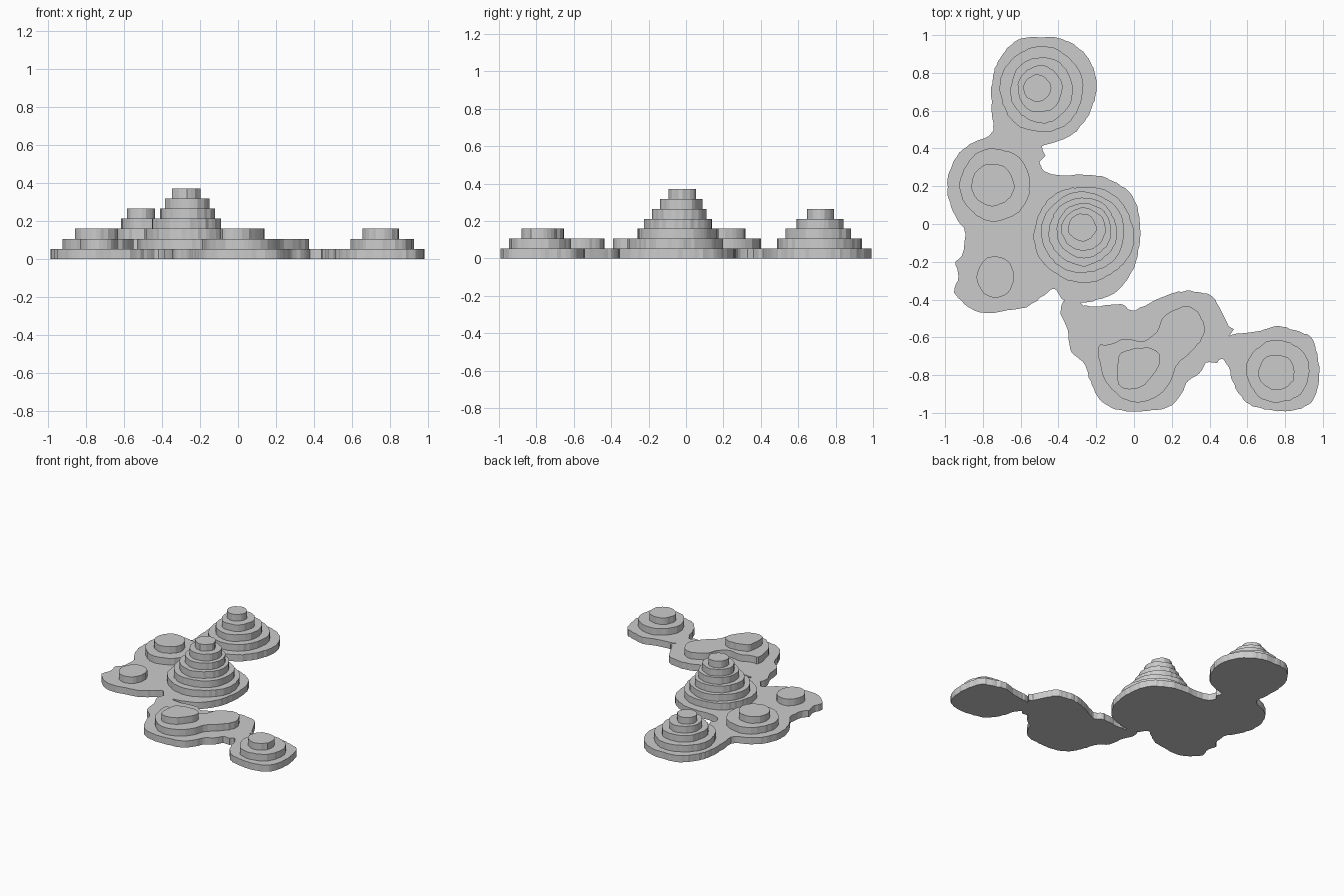
import bpy, bmesh, math, random
from mathutils import Vector

if "Cube" in bpy.data.objects:
    bpy.data.objects.remove(bpy.data.objects["Cube"])

random.seed(4)
STEP = 0.053  # thickness of one terrace


def slab(name, points, level):
    """Flat-shaded extruded slab; level 1 rests on the ground."""
    bm = bmesh.new()
    z = (level - 1) * STEP
    face = bm.faces.new([bm.verts.new((x, y, z)) for x, y in points])
    face.normal_update()
    top = bmesh.ops.extrude_face_region(bm, geom=[face])["geom"]
    bmesh.ops.translate(bm, vec=(0, 0, STEP),
                        verts=[v for v in top if isinstance(v, bmesh.types.BMVert)])
    bmesh.ops.recalc_face_normals(bm, faces=bm.faces)
    mesh = bpy.data.meshes.new(name)
    bm.to_mesh(mesh)
    bm.free()
    obj = bpy.data.objects.new(name, mesh)
    bpy.context.collection.objects.link(obj)
    return obj


def shoreline(points, jitter=0.003):
    """Closed Catmull-Rom curve through the points, slightly ragged."""
    p = [Vector(q) for q in points]
    out = []
    for i in range(len(p)):
        a, b, c, d = p[i - 1], p[i], p[(i + 1) % len(p)], p[(i + 2) % len(p)]
        n = max(2, round((c - b).length / 0.022))
        for k in range(n):
            t = k / n
            q = 0.5 * (2 * b + (c - a) * t + (2 * a - 5 * b + 4 * c - d) * t * t
                       + (3 * b - a - 3 * c + d) * t ** 3)
            out.append((q.x + random.uniform(-jitter, jitter),
                        q.y + random.uniform(-jitter, jitter)))
    return out


def hill(name, rings):
    """Stack of ragged oval terraces, each given by x and y extents."""
    for level, (x0, x1, y0, y1) in enumerate(rings, start=2):
        rx, ry = (x1 - x0) / 2, (y1 - y0) / 2
        n = max(20, round(2 * math.pi * rx / 0.022))
        phase = random.uniform(0, 6.28)
        pts = []
        for i in range(n):
            a = 2 * math.pi * i / n
            r = 1 + 0.015 * math.sin(5 * a + phase) + random.uniform(-0.003, 0.003) / rx
            pts.append(((x0 + x1) / 2 + rx * r * math.cos(a),
                        (y0 + y1) / 2 + ry * r * math.sin(a)))
        slab(f"{name}_terrace_{level}", pts, level)


# Base shelf of the northern landmass
slab("north_shelf", shoreline([
    (-.50, .99), (-.38, .98), (-.27, .91), (-.215, .82), (-.20, .70), (-.24, .58),
    (-.32, .48), (-.42, .43), (-.49, .41), (-.47, .36), (-.50, .33), (-.47, .28),
    (-.40, .26), (-.25, .26), (-.15, .245), (-.05, .19), (.01, .11), (.03, 0),
    (.03, -.08), (.01, -.20), (-.05, -.31), (-.12, -.375), (-.26, -.415),
    (-.37, -.405), (-.42, -.345), (-.48, -.38), (-.57, -.44), (-.65, -.455),
    (-.75, -.47), (-.86, -.45), (-.95, -.36), (-.93, -.28), (-.945, -.20),
    (-.91, -.17), (-.895, -.04), (-.94, .03), (-.98, .13), (-.985, .24),
    (-.95, .34), (-.87, .42), (-.755, .48), (-.75, .58), (-.755, .72),
    (-.73, .84), (-.67, .93), (-.60, .98)]), 1)

# Base shelf of the southern landmass, meeting the north at a narrow neck
slab("south_shelf", shoreline([
    (-.36, -.40), (-.29, -.415), (-.27, -.43), (-.18, -.435), (-.07, -.425),
    (-.01, -.46), (.08, -.42), (.17, -.38), (.28, -.355), (.40, -.375), (.44, -.42),
    (.48, -.49), (.50, -.54), (.53, -.56), (.50, -.59), (.55, -.58), (.65, -.57),
    (.76, -.54), (.87, -.57), (.94, -.60), (.97, -.69), (.98, -.80), (.96, -.91),
    (.90, -.97), (.78, -.99), (.65, -.97), (.58, -.93), (.53, -.85), (.50, -.76),
    (.46, -.71), (.44, -.735), (.38, -.735), (.35, -.79), (.29, -.83), (.25, -.90),
    (.18, -.97), (.05, -.99), (-.08, -.985), (-.18, -.93), (-.23, -.83),
    (-.27, -.73), (-.33, -.68), (-.35, -.57), (-.39, -.46)]), 1)

# Twin-lobed southern hill
slab("south_hill_terrace_2", shoreline([
    (-.19, -.65), (-.13, -.64), (-.05, -.61), (.05, -.62), (.12, -.57), (.15, -.50),
    (.22, -.45), (.30, -.44), (.36, -.50), (.37, -.58), (.32, -.66), (.23, -.74),
    (.20, -.82), (.14, -.90), (.05, -.94), (-.05, -.93), (-.13, -.86),
    (-.17, -.78)]), 2)
slab("south_hill_terrace_3", shoreline([
    (-.08, -.70), (0, -.66), (.10, -.66), (.14, -.715), (.10, -.80), (.02, -.87),
    (-.08, -.85)]), 3)

# Round terraced hills
hill("main_hill", [(-.53, .00, -.31, .20), (-.49, -.05, -.26, .17),
                   (-.45, -.09, -.22, .14), (-.41, -.12, -.18, .11),
                   (-.385, -.15, -.14, .085), (-.35, -.20, -.09, .055)])
hill("north_hill", [(-.71, -.27, .485, .94), (-.655, -.325, .535, .885),
                    (-.615, -.38, .59, .84), (-.585, -.44, .65, .79)])
hill("west_hill", [(-.92, -.55, .015, .40), (-.86, -.635, .095, .32)])
hill("southwest_hill", [(-.83, -.635, -.39, -.17)])
hill("southeast_hill", [(.595, .93, -.945, -.615), (.66, .85, -.88, -.69)])
